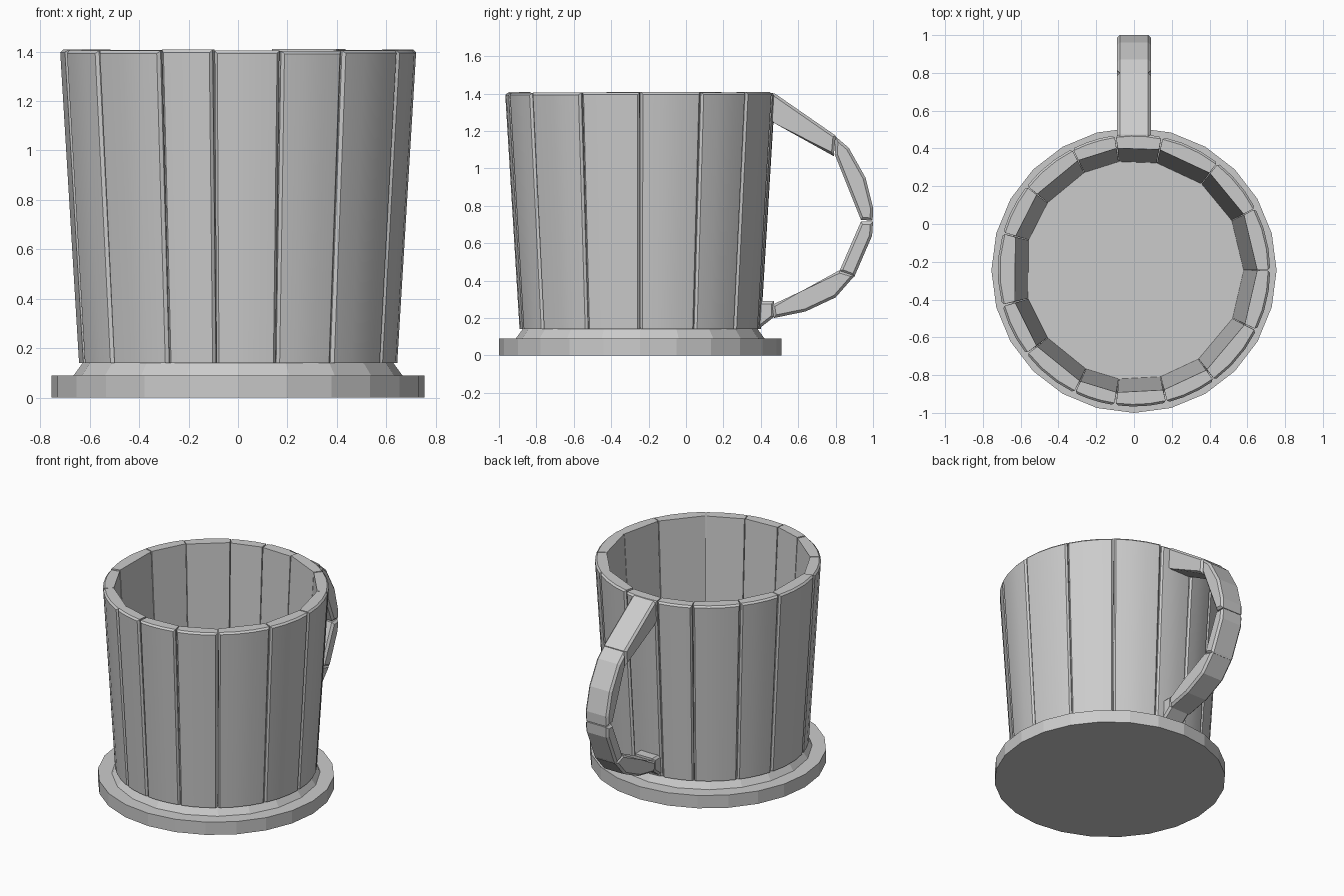
import bpy, bmesh, math, random
from mathutils import Vector

random.seed(4)
if "Cube" in bpy.data.objects:
    bpy.data.objects.remove(bpy.data.objects["Cube"])

CENTER_Y = -0.245
GREY = (0.6, 0.6, 0.6, 1)
grey = bpy.data.materials.new("plain_grey")
grey.use_nodes = True
grey.diffuse_color = GREY
grey.node_tree.nodes["Principled BSDF"].inputs["Base Color"].default_value = GREY


def finish(name, bm, smooth=None):
    bmesh.ops.recalc_face_normals(bm, faces=bm.faces)
    mesh = bpy.data.meshes.new(name)
    bm.to_mesh(mesh)
    bm.free()
    mesh.materials.append(grey)
    obj = bpy.data.objects.new(name, mesh)
    bpy.context.collection.objects.link(obj)
    if smooth:
        bpy.ops.object.select_all(action='DESELECT')
        obj.select_set(True)
        bpy.context.view_layer.objects.active = obj
        bpy.ops.object.shade_smooth_by_angle(angle=math.radians(smooth))
    return obj


def polar(r, deg, z):
    a = math.radians(deg)
    return Vector((r * math.cos(a), CENTER_Y + r * math.sin(a), z))


def prism(bm, lower, upper):
    """Closed solid between two matching outlines."""
    a = [bm.verts.new(p) for p in lower]
    b = [bm.verts.new(p) for p in upper]
    n = len(a)
    faces = [bm.faces.new(a[::-1]), bm.faces.new(b)]
    for i in range(n):
        j = (i + 1) % n
        faces.append(bm.faces.new((a[i], a[j], b[j], b[i])))
    return faces


def disc(name, r0, r1, z0, z1, sides):
    bm = bmesh.new()
    step = 360 / sides
    prism(bm, [polar(r0, i * step, z0) for i in range(sides)],
          [polar(r1, i * step, z1) for i in range(sides)])
    return finish(name, bm)


# Foot plate, chamfered lower hoop and the floor inside
disc("foot_plate", 0.755, 0.755, 0, 0.09, 24)
disc("lower_hoop", 0.665, 0.625, 0.09, 0.145, 20)
disc("inner_floor", 0.6, 0.6, 0.13, 0.15, 15)

# Wall staves: flat inside, faceted outside, thin seams between
seams = [0, 27, 52, 78, 98, 117, 142, 164, 195, 218, 244, 262, 284, 306, 334, 360]


def stave_ring(outer, inner, z, start, end, gap):
    s, e = start + gap, end - gap
    ring = [polar(outer, s + (e - s) * t / 3, z) for t in range(4)]
    return ring + [polar(inner, e, z), polar(inner, s, z)]


for i, (start, end) in enumerate(zip(seams, seams[1:])):
    bm = bmesh.new()
    drop = random.uniform(0, 0.008)
    gap = random.uniform(0.15, 0.4)
    lower = stave_ring(0.645, 0.58, 0.14, start, end, 0.1)
    upper = stave_ring(0.722, 0.652, 1.41 - drop, start, end, gap)
    prism(bm, lower, upper)
    # Worn outer corners at the rim and beside the seams
    bm.normal_update()
    worn = [e for e in bm.edges if e.calc_face_angle(0) > 1
            and all((v.co - Vector((0, CENTER_Y, v.co.z))).length > 0.66 or v.co.z < 0.2
                    for v in e.verts)
            and max(v.co.z for v in e.verts) > 1]
    bmesh.ops.bevel(bm, geom=worn, offset=0.012, segments=1, affect='EDGES')
    finish(f"wall_stave_{i + 1}", bm, 22)

# Handle: outlines in (y, z), extruded across x
handle = {
    "handle_upper": [(0.44, 1.4), (0.475, 1.4), (0.8, 1.175), (0.79, 1.065),
                     (0.475, 1.24), (0.43, 1.26)],
    "handle_grip_top": [(0.8, 1.17), (0.87, 1.11), (0.96, 0.95), (1.0, 0.79),
                        (0.998, 0.72), (0.935, 0.725), (0.795, 1.075)],
    "handle_grip_bottom": [(1.0, 0.715), (0.995, 0.64), (0.9, 0.42),
                           (0.82, 0.45), (0.935, 0.715)],
    "handle_lower": [(0.905, 0.43), (0.8, 0.31), (0.64, 0.235), (0.47, 0.2),
                     (0.46, 0.27), (0.62, 0.345), (0.82, 0.455)],
    "handle_peg": [(0.36, 0.15), (0.4, 0.15), (0.47, 0.205), (0.47, 0.29), (0.36, 0.29)],
}
for name, outline in handle.items():
    bm = bmesh.new()
    half = 0.08 if name == "handle_peg" else 0.089
    prism(bm, [(-half, y, z) for y, z in outline], [(half, y, z) for y, z in outline])
    rims = [e for e in bm.edges if e.verts[0].co.x * e.verts[1].co.x > 0]
    bmesh.ops.bevel(bm, geom=rims, offset=0.014, segments=1, affect='EDGES')
    finish(name, bm)
